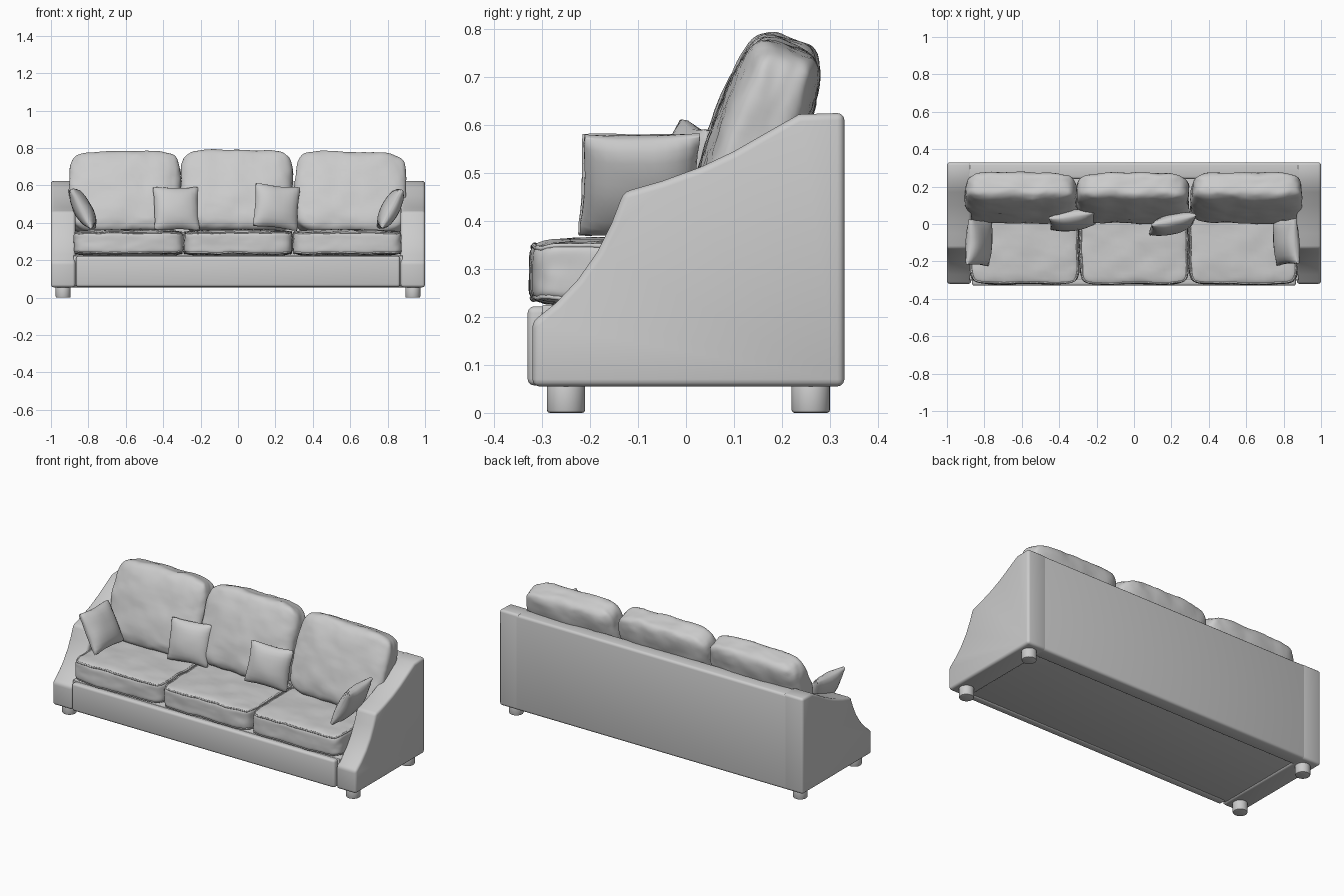
import bpy
import bmesh
from math import radians, sin, cos, pi
from mathutils import Vector, noise

if "Cube" in bpy.data.objects:
    bpy.data.objects.remove(bpy.data.objects["Cube"], do_unlink=True)


def finish(name, bm, angle=35):
    """Turn a bmesh into a named, smooth-shaded object."""
    bmesh.ops.recalc_face_normals(bm, faces=bm.faces)
    mesh = bpy.data.meshes.new(name)
    bm.to_mesh(mesh)
    bm.free()
    obj = bpy.data.objects.new(name, mesh)
    bpy.context.collection.objects.link(obj)
    bpy.ops.object.select_all(action="DESELECT")
    obj.select_set(True)
    bpy.context.view_layer.objects.active = obj
    bpy.ops.object.shade_smooth_by_angle(angle=radians(angle))
    return obj


def soften(bm, width, segments=3):
    """Round the sharp edges."""
    edges = [e for e in bm.edges if e.calc_face_angle(0) > 0.5]
    bmesh.ops.bevel(bm, geom=edges, offset=width, segments=segments,
                    profile=0.5, affect="EDGES", clamp_overlap=True)


def box(name, low, high, bevel):
    bm = bmesh.new()
    bmesh.ops.create_cube(bm, size=1)
    for v in bm.verts:
        v.co = [a + (b - a) * (c + 0.5) for a, b, c in zip(low, high, v.co)]
    soften(bm, bevel)
    return finish(name, bm)


def arm(name, side):
    """Sloping side panel extruded from its outline."""
    outline = [(-0.32, 0.055), (0.33, 0.055), (0.33, 0.625), (0.235, 0.622),
               (0.17, 0.585), (0.1, 0.545), (0.03, 0.512), (-0.05, 0.483),
               (-0.13, 0.46), (-0.155, 0.395), (-0.185, 0.335),
               (-0.225, 0.278), (-0.27, 0.23), (-0.32, 0.19)]
    bm = bmesh.new()
    face = bm.faces.new([bm.verts.new((side * 0.87, y, z)) for y, z in outline])
    new = bmesh.ops.extrude_face_region(bm, geom=[face])["geom"]
    for v in new:
        if isinstance(v, bmesh.types.BMVert):
            v.co.x = side
    bmesh.ops.recalc_face_normals(bm, faces=bm.faces)
    soften(bm, 0.015)
    return finish(name, bm)


def foot(name, x, y):
    bm = bmesh.new()
    bmesh.ops.create_cone(bm, cap_ends=True, segments=24, radius1=0.04,
                          radius2=0.04, depth=0.065)
    bmesh.ops.translate(bm, verts=bm.verts, vec=(x, y, 0.0325))
    soften(bm, 0.006, 2)
    return finish(name, bm)


def cushion(name, size, loc, rot, power, rim, cuts, waist=0.0, wrinkle=0.0,
            piping=False):
    """Stuffed block: width, thickness, height; rim is the edge thickness."""
    def shape(p):
        p = Vector(p)
        reach = max(abs(c) for c in p)
        p *= reach / sum(abs(c) ** power for c in p) ** (1 / power)
        fall = max(0, 1 - p.x ** 2) * max(0, 1 - p.z ** 2)
        x, z = p.x, p.z
        p.y *= rim + (1 - rim) * fall ** 0.5
        p.x *= 1 - waist * (1 - z * z) * x * x
        p.z *= 1 - waist * (1 - x * x) * z * z
        p = Vector(a * b / 2 for a, b in zip(p, size))
        seed = p + Vector(loc)
        return (p + wrinkle * noise.noise_vector(seed * 9)
                + wrinkle * 0.4 * noise.noise_vector(seed * 30))

    turn = [radians(a) for a in rot]
    bm = bmesh.new()
    bmesh.ops.create_cube(bm, size=2)
    bmesh.ops.subdivide_edges(bm, edges=bm.edges, cuts=cuts, use_grid_fill=True)
    for v in bm.verts:
        v.co = shape(v.co)
    obj = finish(name, bm, 50)
    obj.location, obj.rotation_euler = loc, turn

    # Corded seams around both faces
    if piping:
        for label, level in (("upper", 0.88), ("lower", -0.88)):
            curve = bpy.data.curves.new(f"{name}_{label}_piping", "CURVE")
            curve.dimensions = "3D"
            curve.bevel_depth, curve.bevel_resolution = 0.005, 2
            spline = curve.splines.new("POLY")
            steps = 96
            spline.points.add(steps - 1)
            for i, point in enumerate(spline.points):
                a = 2 * pi * i / steps
                m = max(abs(cos(a)), abs(sin(a)))
                point.co = (*shape((cos(a) / m, level, sin(a) / m)), 1)
            spline.use_cyclic_u = True
            cord = bpy.data.objects.new(curve.name, curve)
            cord.location, cord.rotation_euler = loc, turn
            bpy.context.collection.objects.link(cord)
    return obj


# Frame
for label, side in (("left", 1), ("right", -1)):
    arm(f"{label}_arm", side)
    foot(f"{label}_front_foot", side * 0.935, -0.25)
    foot(f"{label}_back_foot", side * 0.935, 0.26)
box("back_panel", (-0.9, 0.24, 0.055), (0.9, 0.33, 0.622), 0.015)
box("seat_deck", (-0.88, -0.3, 0.062), (0.88, 0.3, 0.225), 0.004)
box("front_rail", (-0.866, -0.33, 0.057), (0.866, -0.28, 0.222), 0.014)

# Seat cushions
for label, x in (("right", -0.585), ("middle", 0), ("left", 0.585)):
    cushion(f"{label}_seat_cushion", (0.582, 0.142, 0.46), (x, -0.093, 0.293),
            (90, 0, 0), 9, 0.86, 22, wrinkle=0.006, piping=True)

# Back cushions
for label, x, z, roll in (("right", -0.604, 0.558, -0.5),
                          ("middle", -0.008, 0.565, 0),
                          ("left", 0.6, 0.553, 1.5)):
    cushion(f"{label}_back_cushion", (0.595, 0.19, 0.455), (x, 0.14, z),
            (-20, roll, 0), 5.5, 0.72, 22, wrinkle=0.008)

# Throw pillows
pillows = {
    "right_end_pillow": ((-0.83, -0.1, 0.475), (-28, 0, 86)),
    "right_centre_pillow": ((-0.33, 0.02, 0.475), (-14, 0, 8)),
    "left_centre_pillow": ((0.205, 0.0, 0.485), (-10, 6, 14)),
    "left_end_pillow": ((0.815, -0.095, 0.475), (-28, 0, -86)),
}
for name, (loc, rot) in pillows.items():
    cushion(name, (0.25, 0.1, 0.24), loc, rot, 24, 0.1, 9, waist=0.07,
            wrinkle=0.004)
